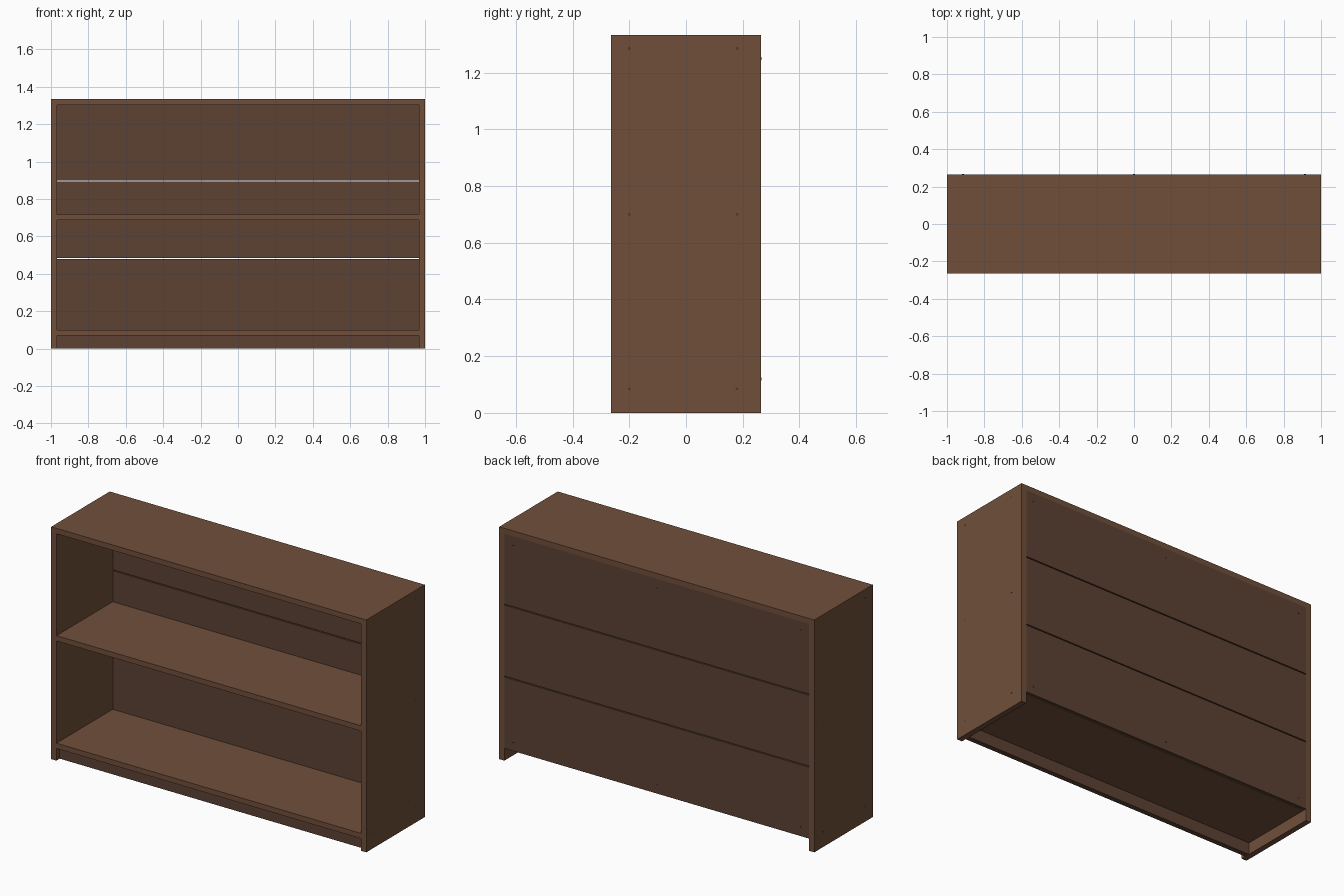
import bpy, math

if "Cube" in bpy.data.objects:
    bpy.data.objects.remove(bpy.data.objects["Cube"])

def material(name, rgb):
    m = bpy.data.materials.new(name)
    m.diffuse_color = (*rgb, 1)
    m.use_nodes = True
    m.node_tree.nodes["Principled BSDF"].inputs["Base Color"].default_value = m.diffuse_color
    return m

WOOD = material("brown_wood", (0.16, 0.078, 0.043))
DARK = material("dark_board", (0.11, 0.055, 0.034))
METAL = material("screw_brown", (0.075, 0.04, 0.027))

def board(name, x0, x1, y0, y1, z0, z1, mat=WOOD):
    bpy.ops.mesh.primitive_cube_add(size=1, location=((x0+x1)/2, (y0+y1)/2, (z0+z1)/2))
    o = bpy.context.object
    o.name = name
    o.scale = (x1-x0, y1-y0, z1-z0)
    bpy.ops.object.transform_apply(location=False, rotation=False, scale=True)
    o.data.materials.append(mat)
    return o

def screw(name, loc, rot):
    bpy.ops.mesh.primitive_cylinder_add(vertices=16, radius=0.005, depth=0.006, location=loc, rotation=rot)
    o = bpy.context.object
    o.name = name
    o.data.materials.append(METAL)
    bpy.ops.object.shade_smooth_by_angle()

W, D, T = 1.0, 0.265, 0.033     # half width, half depth, side thickness
IN = W - T
BACK = D - 0.015                # inner face of the back panel

# Carcass: top and sides
board("top_panel", -W, W, -D, D, 1.302, 1.333)
for s, n in ((-1, "left"), (1, "right")):
    xs = sorted((s*IN, s*W))
    board(n + "_side", *xs, -D, D, 0, 1.302)

# Shelves and recessed kickboard
board("bottom_shelf", -IN, IN, -D, BACK - 0.005, 0.07, 0.10)
board("middle_shelf", -IN, IN, -D, BACK - 0.005, 0.687, 0.717)
board("kickboard", -IN, IN, -D + 0.03, -D + 0.06, 0, 0.07, DARK)

# Back made of three planks with narrow gaps
for i, (z0, z1) in enumerate(((0.07, 0.479), (0.485, 0.892), (0.898, 1.302))):
    board(f"back_plank_{i+1}", -IN, IN, BACK, D, z0, z1, DARK)

# Screw heads on the sides and back
for s in (-1, 1):
    for y in (-0.2, 0.18):
        for z in (0.085, 0.70, 1.285):
            screw("side_screw", (s*(W - 0.0025), y, z), (0, math.pi/2, 0))
for x in (-0.915, 0, 0.915):
    for z in (0.12, 1.25):
        screw("back_screw", (x, D - 0.001, z), (math.pi/2, 0, 0))
